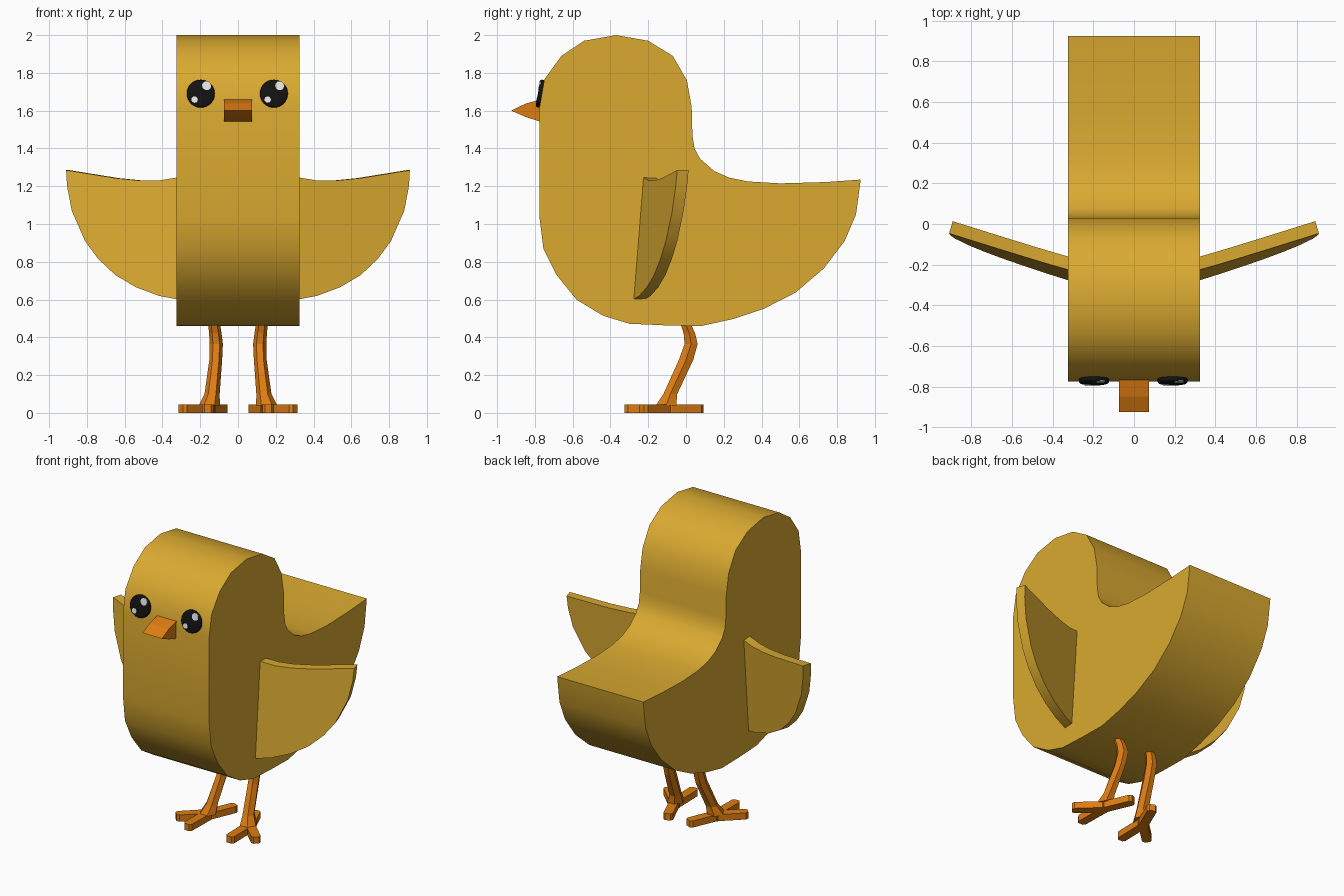
import bpy, bmesh, math
from mathutils import Vector, Matrix

cube = bpy.data.objects.get("Cube")
if cube:
    bpy.data.objects.remove(cube, do_unlink=True)


def material(name, rgb):
    m = bpy.data.materials.new(name)
    m.use_nodes = True
    m.diffuse_color = (*rgb, 1)
    m.node_tree.nodes["Principled BSDF"].inputs["Base Color"].default_value = (*rgb, 1)
    return m


YELLOW = material("golden_yellow", (0.70, 0.40, 0.03))
ORANGE = material("orange", (0.73, 0.205, 0.006))
BLACK = material("eye_black", (0.006, 0.006, 0.006))
WHITE = material("eye_white", (0.78, 0.78, 0.76))


def finish(name, bm, mat, smooth=None):
    """Turn a bmesh into a named object, optionally smooth below an angle."""
    bmesh.ops.recalc_face_normals(bm, faces=bm.faces)
    mesh = bpy.data.meshes.new(name)
    bm.to_mesh(mesh)
    bm.free()
    mesh.materials.append(mat)
    ob = bpy.data.objects.new(name, mesh)
    bpy.context.collection.objects.link(ob)
    if smooth:
        bpy.ops.object.select_all(action='DESELECT')
        ob.select_set(True)
        bpy.context.view_layer.objects.active = ob
        bpy.ops.object.shade_smooth_by_angle(angle=math.radians(smooth))
    return ob


def loft(bm, rings):
    """Skin a list of equal-sized point rings and cap both ends."""
    loops = [[bm.verts.new(p) for p in ring] for ring in rings]
    n = len(loops[0])
    for a, b in zip(loops, loops[1:]):
        for i in range(n):
            j = (i + 1) % n
            bm.faces.new((a[i], a[j], b[j], b[i]))
    bm.faces.new(loops[0])
    bm.faces.new(loops[-1])


def side_prism(name, profile, half, mat, smooth=None):
    """Extrude a (y, z) profile across x."""
    bm = bmesh.new()
    loft(bm, [[(x, y, z) for y, z in profile] for x in (-half, half)])
    return finish(name, bm, mat, smooth)


# Body: side silhouette extruded across the width
body = [(-0.37, 2.0), (-0.54, 1.97), (-0.66, 1.89), (-0.75, 1.765), (-0.775, 1.62),
        (-0.775, 1.03), (-0.755, 0.87), (-0.685, 0.73), (-0.58, 0.6), (-0.44, 0.515),
        (-0.3, 0.472), (-0.1, 0.463), (0.08, 0.46), (0.25, 0.497), (0.41, 0.55),
        (0.58, 0.637), (0.73, 0.765), (0.84, 0.91), (0.9, 1.05), (0.925, 1.235),
        (0.74, 1.222), (0.5, 1.215), (0.33, 1.225), (0.23, 1.245), (0.15, 1.28),
        (0.075, 1.345), (0.045, 1.4), (0.034, 1.47), (0.03, 1.62), (0.005, 1.76),
        (-0.07, 1.89), (-0.2, 1.97)]
side_prism("body", body, 0.325, YELLOW, 40)

# Beak
side_prism("beak", [(-0.925, 1.6), (-0.85, 1.637), (-0.765, 1.66),
                    (-0.765, 1.54), (-0.85, 1.567)], 0.073, ORANGE)

# Wings: thin slabs swept back towards the tip and leaning forward at the bottom
wing = [(0.3, 1.25), (0.42, 1.23), (0.52, 1.23), (0.65, 1.243), (0.91, 1.285),
        (0.905, 1.2), (0.88, 1.07), (0.81, 0.91), (0.74, 0.815), (0.65, 0.73),
        (0.54, 0.665), (0.42, 0.62), (0.3, 0.597)]
for side, label in ((1, "left"), (-1, "right")):
    front = [Vector((x, -0.225 + 0.3 * (x - 0.325) + 0.08 * (z - 1.245), z))
             for x, z in wing]
    rings = [front, [p + Vector((-0.018, 0.06, 0)) for p in front]]
    bm = bmesh.new()
    loft(bm, [[(side * p.x, p.y, p.z) for p in ring] for ring in rings])
    finish(label + "_wing", bm, YELLOW, 40)

# Eyes: rounded discs, each with two highlights
def disc(name, matrix, radius, depth, mat, bevel=0):
    bm = bmesh.new()
    bmesh.ops.create_cone(bm, cap_ends=True, segments=32, radius1=radius,
                          radius2=radius, depth=depth)
    if bevel:
        rim = [e for e in bm.edges if abs(e.verts[0].co.z - e.verts[1].co.z) < 1e-5]
        bmesh.ops.bevel(bm, geom=rim, offset=bevel, segments=3, profile=0.5,
                        affect='EDGES')
    bm.transform(matrix)
    return finish(name, bm, mat, 40)


for cx, label in ((0.19, "left"), (-0.197, "right")):
    frame = (Matrix.Translation((cx, -0.769, 1.69))
             @ Matrix.Rotation(math.radians(80), 4, 'X'))
    disc(label + "_eye", frame, 0.074, 0.03, BLACK, 0.009)
    for part, dx, dy, r in (("large", 0.031, 0.04, 0.024), ("small", -0.033, -0.035, 0.017)):
        disc(f"{label}_eye_{part}_highlight",
             frame @ Matrix.Translation((dx, dy, 0.014)), r, 0.006, WHITE)

# Legs: bent six-sided tubes given as (x, y, z, half width, half depth)
leg = [(0.128, -0.005, 0.48, 0.031, 0.031), (0.12, 0.018, 0.42, 0.033, 0.035),
       (0.115, 0.027, 0.365, 0.035, 0.04), (0.118, 0.0, 0.28, 0.034, 0.044),
       (0.137, -0.083, 0.1, 0.04, 0.042), (0.152, -0.105, 0.04, 0.056, 0.062)]
toe_tips = {"outer": (0.303, -0.235), "front": (0.16, -0.325), "back": (0.077, 0.086)}
ankle = Vector((0.155, -0.095))

for side, label in ((1, "left"), (-1, "right")):
    bm = bmesh.new()
    loft(bm, [[(side * (x + w * math.cos(k * math.pi / 3)),
                y + d * math.sin(k * math.pi / 3), z) for k in range(6)]
              for x, y, z, w, d in leg])
    finish(label + "_leg", bm, ORANGE)

    # Toes: flat bars with clipped tips, meeting under the ankle
    for toe, tip in toe_tips.items():
        tip = Vector(tip)
        along = (tip - ankle).normalized()
        across = Vector((-along.y, along.x)) * 0.03
        start = ankle - along * 0.02
        neck = tip - along * 0.016
        outline = [start + across, neck + across, tip + across * 0.6,
                   tip - across * 0.6, neck - across, start - across]
        bm = bmesh.new()
        loft(bm, [[(side * p.x, p.y, z) for p in outline] for z in (0, 0.045)])
        finish(f"{label}_{toe}_toe", bm, ORANGE)
